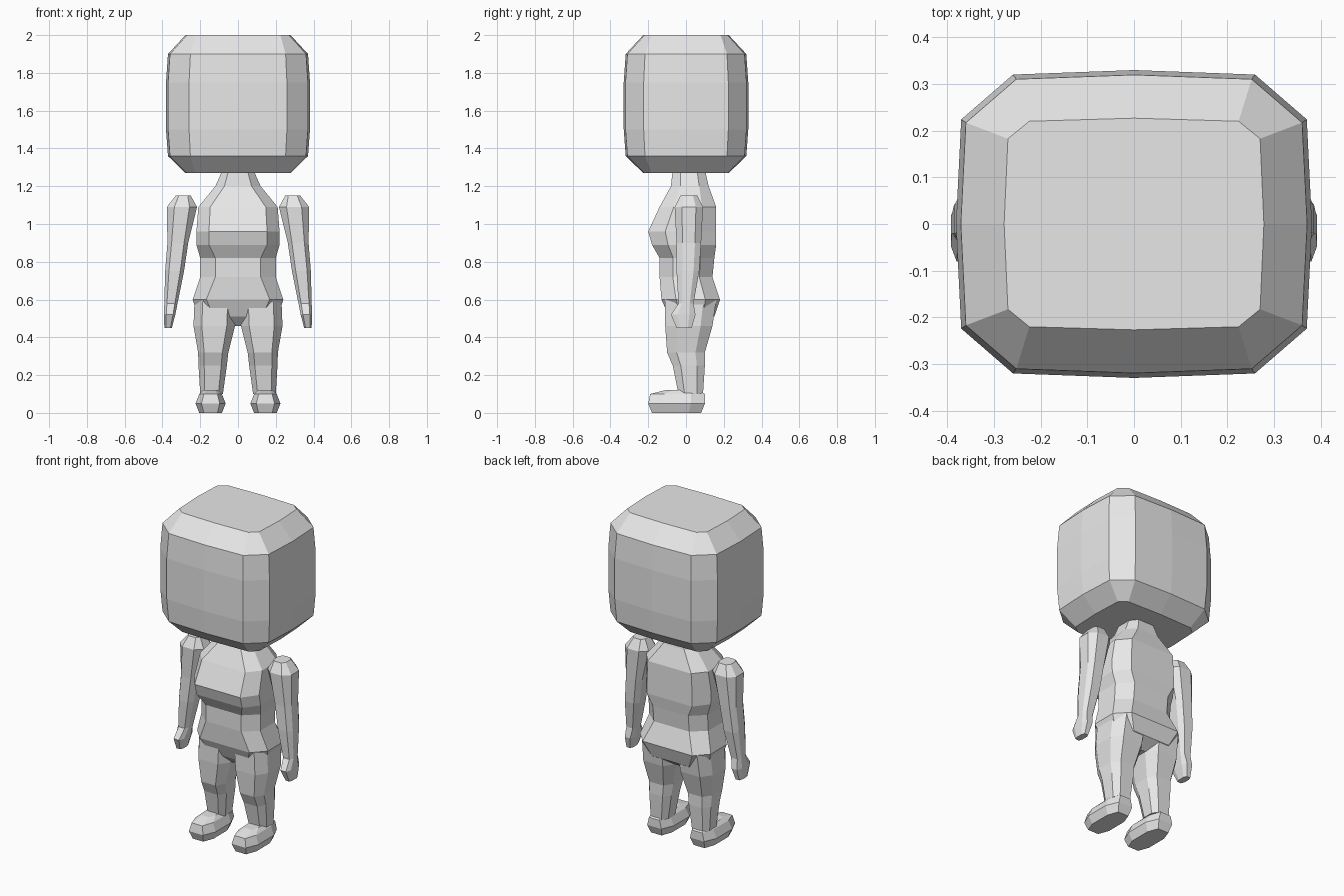
import bpy
import bmesh
from mathutils import Vector

default_cube = bpy.data.objects.get("Cube")
if default_cube:
    bpy.data.objects.remove(default_cube, do_unlink=True)

SHADE = (0.8, 0.8, 0.8, 1)
light_grey = bpy.data.materials.new("light_grey")
light_grey.use_nodes = True
light_grey.diffuse_color = SHADE
light_grey.node_tree.nodes["Principled BSDF"].inputs["Base Color"].default_value = SHADE


def section(height, width, front, back, flat_x=0.6, flat_y=0.5, bow=1):
    """Outline of a chamfered rectangle; width is a half width.
    flat_x and flat_y are the unchamfered shares, bow pushes side middles out."""
    half_turn = [(bow, 0), (1, flat_y), (flat_x, 1), (0, bow), (-flat_x, 1), (-1, flat_y)]
    outline = half_turn + [(-x, -y) for x, y in half_turn]
    middle, depth = (back + front) / 2, (back - front) / 2
    return [Vector((x * width, middle + y * depth, height)) for x, y in outline]


def loft(name, sections, bottom_x=0, top_x=0):
    """Skin the sections into a closed solid leaning from bottom_x to top_x."""
    mesh_builder = bmesh.new()
    low, high = sections[0][0].z, sections[-1][0].z
    rings = []
    for outline in sections:
        share = (outline[0].z - low) / (high - low)
        centre = Vector((bottom_x + (top_x - bottom_x) * share, 0, 0))
        rings.append([mesh_builder.verts.new(point + centre) for point in outline])
    for lower, upper in zip(rings, rings[1:]):
        for i in range(len(lower)):
            mesh_builder.faces.new((lower[i - 1], lower[i], upper[i], upper[i - 1]))
    mesh_builder.faces.new(rings[0])
    mesh_builder.faces.new(rings[-1])
    bmesh.ops.recalc_face_normals(mesh_builder, faces=mesh_builder.faces)
    mesh = bpy.data.meshes.new(name)
    mesh_builder.to_mesh(mesh)
    mesh_builder.free()
    mesh.materials.append(light_grey)
    part = bpy.data.objects.new(name, mesh)
    bpy.context.collection.objects.link(part)


def head_section(height, inset, flat):
    return section(height, width=0.37 - inset, front=inset - 0.32, back=0.32 - inset,
                   flat_x=flat, flat_y=flat, bow=1.03)


# Oversized head: a box with broad chamfers and slightly bowed sides
loft("head", [
    head_section(height=1.27, inset=0.1, flat=0.83),
    head_section(height=1.36, inset=0.01, flat=0.7),
    head_section(height=1.5, inset=0, flat=0.7),
    head_section(height=1.75, inset=0, flat=0.7),
    head_section(height=1.9, inset=0.01, flat=0.7),
    head_section(height=2, inset=0.1, flat=0.83),
])

# Torso from crotch through hips, waist and chest to neck
loft("torso", [
    section(height=0.46, width=0.05, front=-0.04, back=0.08),
    section(height=0.51, width=0.21, front=-0.09, back=0.15),
    section(height=0.6, width=0.24, front=-0.13, back=0.18, flat_x=0.7),
    section(height=0.72, width=0.2, front=-0.14, back=0.14),
    section(height=0.82, width=0.2, front=-0.14, back=0.15),
    section(height=0.89, width=0.22, front=-0.18, back=0.16, flat_x=0.7),
    section(height=0.96, width=0.22, front=-0.2, back=0.16, flat_x=0.7),
    section(height=1.09, width=0.21, front=-0.14, back=0.16, flat_x=0.7),
    section(height=1.2, width=0.12, front=-0.08, back=0.12),
    section(height=1.29, width=0.08, front=-0.07, back=0.1),
])

# Arms lean outward from shoulder to hand
arm = [
    section(height=0.45, width=0.02, front=-0.05, back=0.03),
    section(height=0.52, width=0.03, front=-0.08, back=0.05),
    section(height=0.58, width=0.035, front=-0.04, back=0.04),
    section(height=0.75, width=0.05, front=-0.05, back=0.07),
    section(height=0.9, width=0.055, front=-0.05, back=0.08),
    section(height=1.09, width=0.08, front=-0.06, back=0.09, flat_x=0.5),
    section(height=1.15, width=0.04, front=-0.03, back=0.06),
]

# Legs taper to the ankle and meet inside the hips
leg = [
    section(height=0.1, width=0.06, front=-0.04, back=0.09),
    section(height=0.25, width=0.075, front=-0.07, back=0.1),
    section(height=0.32, width=0.08, front=-0.1, back=0.1),
    section(height=0.46, width=0.11, front=-0.11, back=0.14),
    section(height=0.6, width=0.11, front=-0.11, back=0.16),
]

# Feet are long faceted shoes, widest just above the sole
foot = [
    section(height=0, width=0.06, front=-0.18, back=0.08),
    section(height=0.05, width=0.08, front=-0.2, back=0.1),
    section(height=0.1, width=0.06, front=-0.19, back=0.1),
    section(height=0.12, width=0.04, front=-0.11, back=0.07),
]

for label, side in (("left", 1), ("right", -1)):
    loft(label + "_arm", arm, bottom_x=side * 0.37, top_x=side * 0.29)
    loft(label + "_leg", leg, bottom_x=side * 0.14, top_x=side * 0.12)
    loft(label + "_foot", foot, bottom_x=side * 0.145, top_x=side * 0.145)
